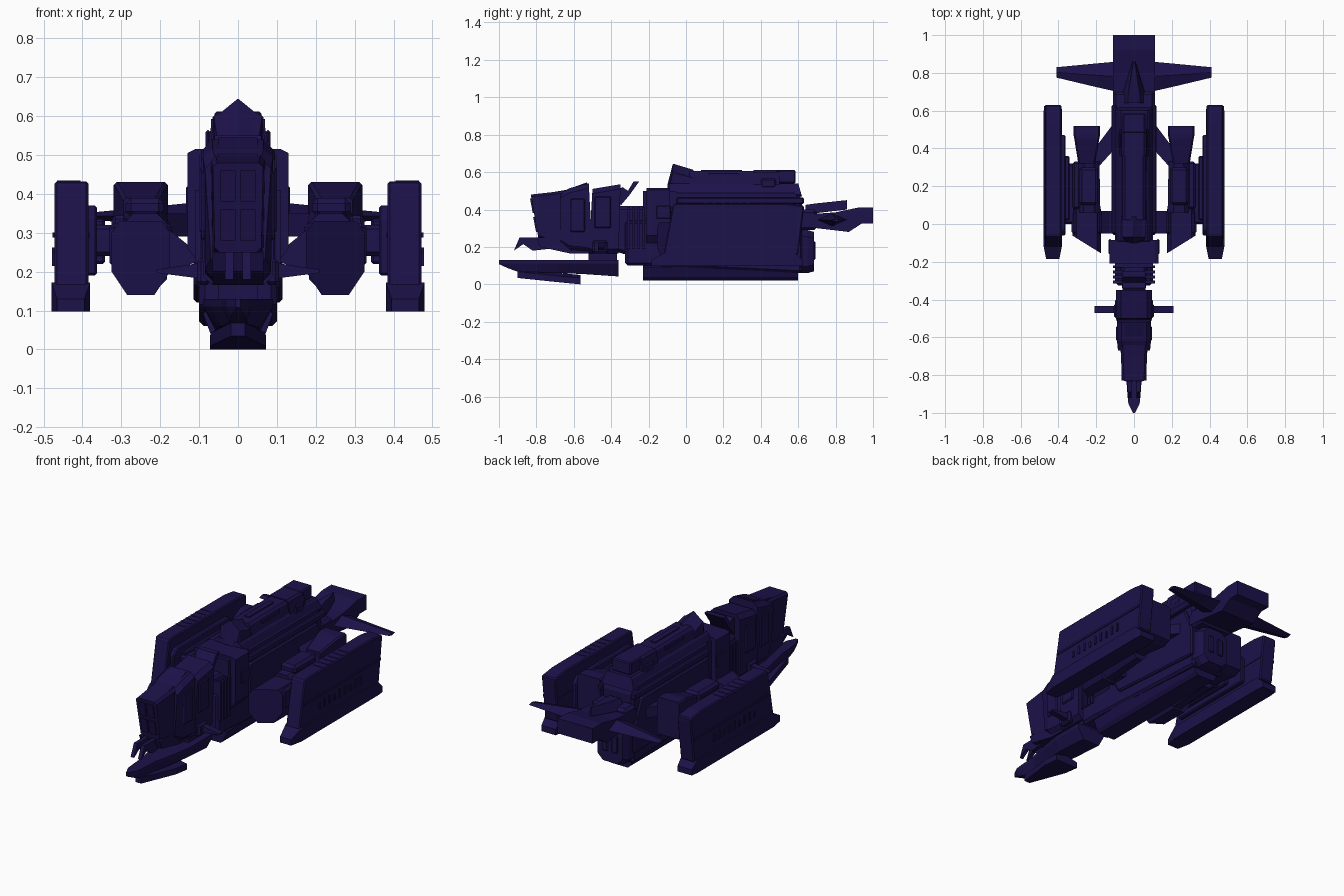
import bpy, bmesh

def material(name, col):
    m = bpy.data.materials.new(name)
    m.diffuse_color = (*col, 1)
    return m

HULL = material("indigo_hull", (0.012, 0.006, 0.068))

def finish(name, verts, faces, mirror=False, bevel=0):
    me = bpy.data.meshes.new(name)
    me.from_pydata(verts, [], faces)
    bm = bmesh.new()
    bm.from_mesh(me)
    bmesh.ops.recalc_face_normals(bm, faces=bm.faces)
    bm.to_mesh(me)
    bm.free()
    me.materials.append(HULL)
    ob = bpy.data.objects.new(name, me)
    bpy.context.collection.objects.link(ob)
    if bevel:
        b = ob.modifiers.new("chamfer", 'BEVEL')
        b.width, b.segments = bevel, 1
    if mirror:
        ob.modifiers.new("mirror", 'MIRROR')
    return ob

def loft(name, rings, mirror=False, bevel=0):
    n = len(rings[0])
    verts = [p for r in rings for p in r]
    faces = [tuple(range(n)), tuple(range(len(verts) - n, len(verts)))]
    for k in range(len(rings) - 1):
        for i in range(n):
            j = (i + 1) % n
            faces.append((k*n + i, k*n + j, k*n + n + j, k*n + n + i))
    return finish(name, verts, faces, mirror, bevel)

def prism(name, axis, pts, lo, hi, mirror=False, bevel=0, skew=0):
    """Extrude a 2D profile along an axis; skew slants the low end with x."""
    def put(a, b, t):
        return {'x': (t, a, b), 'y': (a, t, b), 'z': (a, b, t)}[axis]
    x0 = min(p[0] for p in pts)
    return loft(name, [[put(a, b, lo + skew*(a - x0)) for a, b in pts],
                       [put(a, b, hi) for a, b in pts]], mirror, bevel)

def box(name, x0, x1, y0, y1, z0, z1, mirror=False, bevel=0):
    return prism(name, 'z', [(x0, y0), (x1, y0), (x1, y1), (x0, y1)], z0, z1, mirror, bevel)

def hull(name, stations, c=0.02, cx=0.0, mirror=False):
    """Octagonal body; station = (y bottom, y top, half width bottom, top, z bottom, z top)."""
    rings = []
    for yb, yt, wb, wt, z0, z1 in stations:
        sec = [(-wb + c, z0), (wb - c, z0), (wb, z0 + c), (wt, z1 - c),
               (wt - c, z1), (-wt + c, z1), (-wt, z1 - c), (-wb, z0 + c)]
        rings.append([(cx + x, yb + (yt - yb)*(z - z0)/(z1 - z0), z) for x, z in sec])
    return loft(name, rings, mirror)

# --- Command head -------------------------------------------------------
hull("cab_nose", [(-.79, -.83, .06, .065, .25, .48), (-.65, -.65, .065, .07, .21, .50)], .012)
hull("cab_collar", [(-.67, -.67, .07, .085, .21, .49), (-.62, -.62, .085, .09, .18, .515),
                    (-.50, -.52, .085, .09, .17, .54)], .025)
hull("head_rear", [(-.52, -.50, .09, .095, .165, .51), (-.36, -.35, .09, .095, .165, .535)], .025)
prism("brow_plate", 'x', [(-.82, .475), (-.64, .505), (-.53, .545), (-.53, .52), (-.64, .49)], -.05, .05)
prism("head_crest", 'x', [(-.37, .5), (-.34, .52), (-.31, .50), (-.28, .55), (-.25, .55), (-.30, .48),
                          (-.35, .42)], -.06, .06)
for z in (.28, .38):
    prism("windscreen_pane", 'x', [(-.797 - (z - .25)*.17, z), (-.812 - (z - .25)*.17, z + .08),
                                   (-.78, z + .08), (-.78, z)], .006, .045, True)
box("head_side_panel", .085, .1, -.49, -.40, .30, .47, True, .006)
box("cab_side_panel", .08, .094, -.62, -.54, .28, .46, True, .006)

# Chin mandible, canards and lower prow
prism("chin", 'x', [(-.89, .25), (-.60, .25), (-.62, .17), (-.73, .19), (-.82, .18), (-.87, .215), (-.92, .18)],
      .012, .034, True)
prism("chin_core", 'x', [(-.80, .25), (-.50, .25), (-.50, .165), (-.62, .165), (-.78, .2)], -.065, .065)
prism("canard", 'y', [(.08, .18), (.21, .197), (.21, .205), (.08, .225)], -.47, -.435, True)
box("canard_root", .07, .105, -.50, -.42, .165, .235, True, .01)
loft("prow", [[(-w, y, .13), (w, y, .13), (w, y, .11), (w*.6, y, b), (-w*.6, y, b), (-w, y, .11)]
              for y, w, b in [(-1, .006, .108), (-.95, .03, .085), (-.90, .035, .068), (-.80, .042, .065),
                              (-.68, .07, .06), (-.55, .09, .055), (-.36, .09, .042)]])
loft("prow_blade", [[(-w, y, z), (w, y, z), (w, y, z + .034), (0, y, z + .05), (-w, y, z + .034)]
                    for y, w, z in [(-.90, .018, .034), (-.66, .07, .009), (-.565, .072, .0)]])
box("prow_pylon", -.05, .05, -.52, -.37, .12, .18)

# --- Neck ---------------------------------------------------------------
hull("neck", [(-.36, -.36, .06, .06, .17, .42), (-.18, -.18, .08, .08, .12, .42)])
box("neck_lower", -.1, .1, -.325, -.15, .10, .34, bevel=.015)
for i in range(4):
    box("neck_rib", -.11, .11, -.315 + i*.027, -.30 + i*.027, .19, .41)
prism("shoulder", 'y', [(-.13, .26), (-.10, .22), (.10, .22), (.13, .26), (.13, .505), (.11, .515),
                        (-.11, .515), (-.13, .505)], -.21, -.085)
box("shoulder_tray", -.10, .10, -.23, -.05, .35, .50)
box("shoulder_hatch", .12, .134, -.16, -.08, .35, .42, True, .005)

# --- Central hull and keel ---------------------------------------------
prism("main_hull", 'x', [(-.20, .10), (-.20, .34), (-.10, .50), (.58, .50), (.62, .46), (.62, .28),
                         (.62, .06)], -.10, .10, bevel=.012)
hull("stern", [(.58, .58, .10, .10, .06, .30), (.65, .65, .095, .095, .06, .29),
               (.685, .685, .08, .08, .07, .28)], .035)
hull("keel", [(-.23, -.23, .07, .09, .02, .11), (.60, .60, .07, .09, .02, .11)], .018)
prism("hull_side_armour", 'x', [(-.06, .26), (-.05, .42), (.56, .42), (.62, .28), (.62, .12), (.0, .16)],
      .09, .114, True, .008)
box("upper_side_rail", .09, .118, -.05, .63, .43, .465, True, .006)
box("stern_exhaust", .012, .05, .66, .692, .13, .23, True, .005)

# --- Dorsal tower -------------------------------------------------------
hull("tower_base", [(-.10, -.09, .10, .08, .47, .54), (.62, .60, .10, .08, .47, .54)], .01)
loft("tower_prow", [[(-w, y, .48), (w, y, .48), (w, y, z - .045), (w*.7, y, z - .035), (0, y, z),
                     (-w*.7, y, z - .035), (-w, y, z - .045)]
                    for y, w, z in [(-.10, .045, .53), (-.07, .062, .645), (.04, .065, .612)]])
hull("tower", [(.02, .02, .075, .06, .50, .605), (.40, .40, .075, .06, .50, .605)], .012)
hull("tower_rear", [(.36, .36, .08, .065, .50, .61), (.50, .50, .08, .065, .50, .61)], .012)
box("tower_overhang", -.06, .06, .48, .585, .54, .612, bevel=.006)
box("tower_spine", -.015, .015, .08, .30, .60, .612)
box("tower_vent", .055, .07, .12, .28, .572, .592, True)
box("tower_sensor", .07, .084, .40, .48, .515, .565, True, .008)

# --- Tail boom, wings ---------------------------------------------------
box("tail_collar", -.11, .11, .60, .70, .29, .40, bevel=.015)
prism("tail_boom", 'x', [(.60, .31), (.70, .30), (.87, .28), (.94, .325), (1, .325), (1, .41), (.92, .41),
                         (.80, .385), (.60, .37)], -.11, .11)
loft("tail_spine", [[(-w, y, z0), (w, y, z0), (w*.5, y, z1), (-w*.5, y, z1)]
                    for y, w, z0, z1 in [(.64, .065, .38, .425), (.69, .06, .38, .432), (.86, .008, .40, .45)]])
loft("tail_wing", [[(x, a, z), (x, (a + b)/2, z + t), (x, b, z), (x, (a + b)/2, z - t)]
                   for x, a, b, z, t in [(.09, .70, .86, .345, .035), (.20, .725, .85, .345, .024),
                                         (.41, .775, .83, .342, .007)]], True)

# --- Inner pods ---------------------------------------------------------
front = [(.215, .14), (.285, .14), (.325, .20), (.325, .30), (.305, .33), (.195, .33), (.175, .30), (.175, .20)]
prism("inner_pod_nose", 'y', front, -.155, .08, True, skew=.62)
box("inner_pod_band", .17, .33, -.055, .07, .21, .325, True, .012)
hull("inner_pod_body", [(.06, .06, .055, .06, .15, .35), (.33, .33, .05, .055, .17, .38)], .03, .238, True)
box("inner_pod_saddle", .19, .29, .10, .30, .34, .39, True, .015)
box("inner_pod_cheek", .285, .325, .08, .33, .20, .345, True, .01)
hull("inner_pod_engine", [(.32, .32, .045, .045, .20, .39), (.45, .45, .066, .066, .20, .428),
                          (.47, .47, .07, .07, .20, .43), (.52, .52, .07, .07, .22, .43)], .008, .25, True)
prism("pod_arm", 'y', [(.09, .23), (.18, .20), (.20, .20), (.20, .315), (.18, .31), (.13, .27), (.09, .265)],
      -.05, .07, True)
prism("pod_rear_strut", 'z', [(.10, .40), (.19, .30), (.215, .30), (.215, .39), (.11, .53), (.10, .53)],
      .29, .35, True)

# --- Outer pods ---------------------------------------------------------
box("pod_bridge", .31, .40, .0, .32, .24, .32, True, .01)
prism("outer_pod_inner_plate", 'x', [(-.06, .19), (-.06, .34), (-.03, .37), (.44, .37), (.47, .34), (.47, .19)],
      .362, .40, True, .006)
box("outer_pod_inner_duct", .342, .37, .02, .36, .22, .335, True, .006)
prism("outer_pod", 'x', [(-.07, .425), (-.06, .432), (.54, .432), (.63, .42), (.63, .40), (.60, .16), (-.12, .16)],
      .385, .472, True, .006)
loft("outer_pod_skirt", [[(x0, y, .097), (x1, y, .097), (x1, y, z), (x0, y, z)]
                         for y, x0, x1, z in [(-.185, .395, .465, .13), (-.11, .38, .48, .172),
                                              (.58, .38, .48, .172), (.625, .385, .475, .13)]], True)
box("outer_pod_belt", .382, .477, -.08, .61, .288, .30, True)
for i in range(9):
    y = .05 + i*.046
    box("outer_pod_louvre", .468, .478, y, y + .014, .215, .262 if i % 3 else .25, True)
for i in range(6):
    box("outer_pod_roof_slat", .405, .465, .10 + i*.045, .112 + i*.045, .43, .4345, True)
